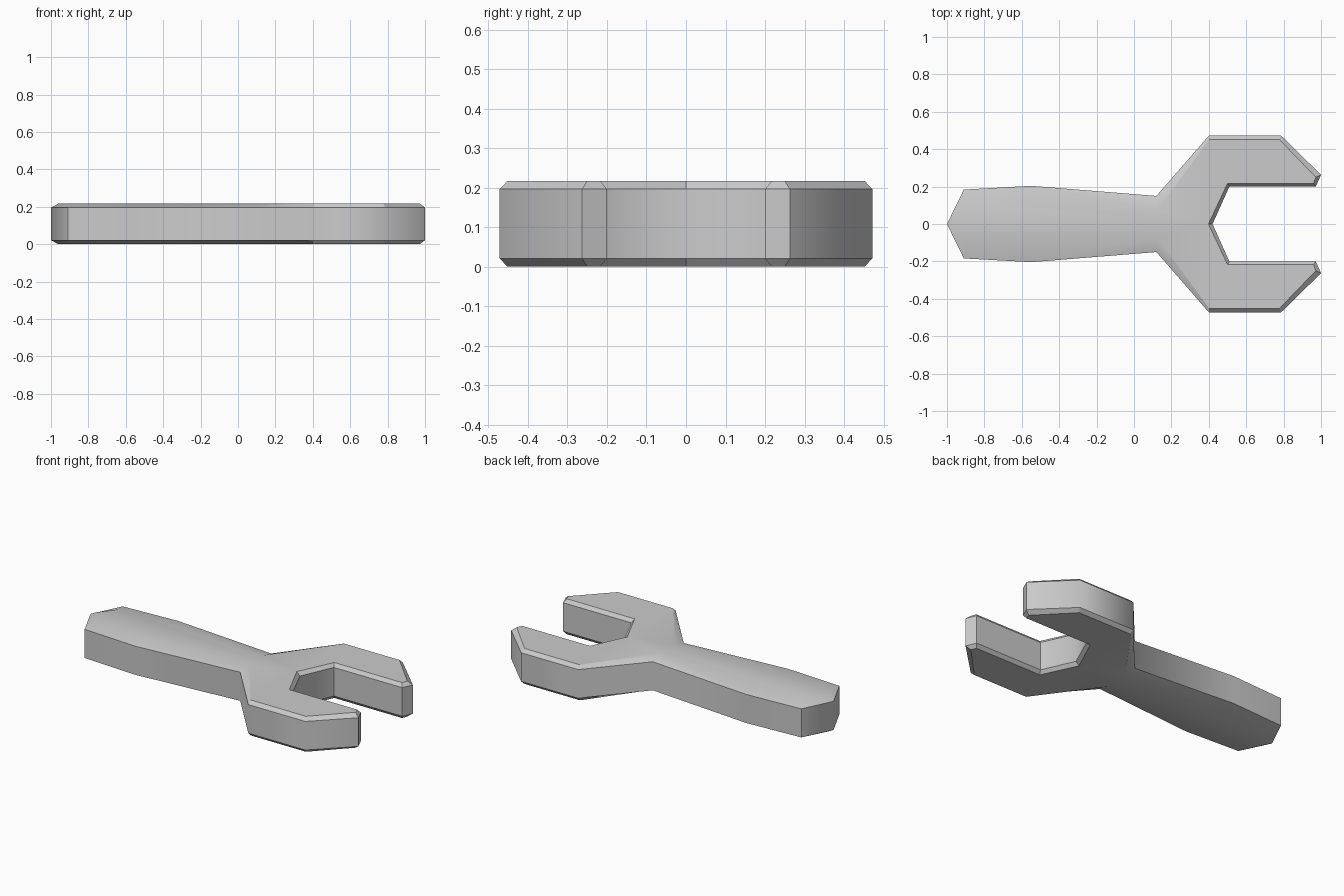
import bpy, bmesh, math

if "Cube" in bpy.data.objects:
    bpy.data.objects.remove(bpy.data.objects["Cube"])

# Half outline of the side wall: handle end -> neck -> jaw -> notch centre
WALL = [(-1, 0), (-.91, .184), (-.55, .204), (.12, .15), (.4, .472),
        (.787, .472), (1, .263), (.972, .2), (.51, .2), (.42, 0)]
# Same points on the inset top and bottom faces
CAP = [(-.96, 0), (-.885, .095), (-.55, .105), (.125, .072), (.402, .452),
       (.777, .452), (.972, .25), (.96, .217), (.5, .217), (.398, 0)]
LEVELS = [(CAP, 0), (WALL, .021), (WALL, .196), (CAP, .217)]
CAP_FACES = [(0, 1, 2, 3, 9), (9, 3, 4, 8), (8, 4, 5, 7), (7, 5, 6)]

bm = bmesh.new()


def add_half(sign):
    rings = [[bm.verts.new((x, y * sign, z)) for x, y in pts] for pts, z in LEVELS]
    # chamfers and walls
    for low, high in zip(rings, rings[1:]):
        for i in range(len(low) - 1):
            bm.faces.new((low[i], low[i + 1], high[i + 1], high[i]))
    # top and bottom faces
    for ring in (rings[0], rings[-1]):
        for ids in CAP_FACES:
            bm.faces.new([ring[i] for i in ids])


add_half(1)
add_half(-1)
bmesh.ops.remove_doubles(bm, verts=bm.verts, dist=.0005)
bmesh.ops.recalc_face_normals(bm, faces=bm.faces)

# Smooth shading: crisp chamfers, soft corners around the side wall
for f in bm.faces:
    f.smooth = True
for e in bm.edges:
    a, b = e.verts
    upright = abs(a.co.z - b.co.z) > .1
    e.smooth = e.calc_face_angle(0) < math.radians(55 if upright else 30)

mesh = bpy.data.meshes.new("wrench")
bm.to_mesh(mesh)
bm.free()
bpy.context.collection.objects.link(bpy.data.objects.new("wrench", mesh))
